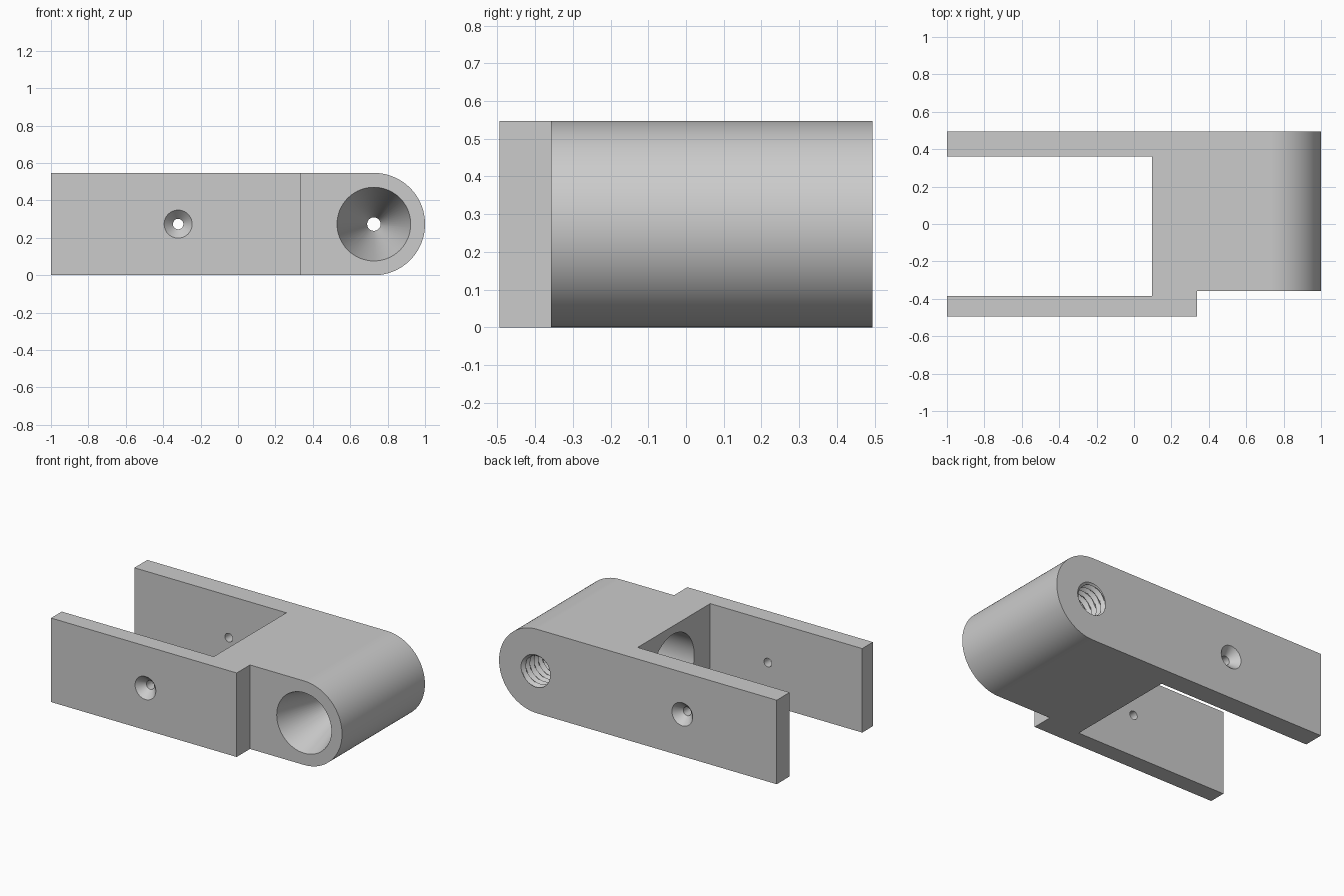
import bpy
import bmesh
from math import sin, cos, pi, radians
from mathutils import Matrix

if "Cube" in bpy.data.objects:
    bpy.data.objects.remove(bpy.data.objects["Cube"])

HEIGHT = 0.547
MID = HEIGHT / 2
HALF_DEPTH = 0.495
PIVOT_X = 1 - MID
SCREW_X = -0.32

grey = bpy.data.materials.new("plain grey")
grey.use_nodes = True
colour = (0.6, 0.6, 0.6, 1)
grey.diffuse_color = colour
grey.node_tree.nodes["Principled BSDF"].inputs["Base Color"].default_value = colour


def finish(name, bm):
    bmesh.ops.recalc_face_normals(bm, faces=bm.faces)
    mesh = bpy.data.meshes.new(name)
    bm.to_mesh(mesh)
    bm.free()
    mesh.materials.append(grey)
    obj = bpy.data.objects.new(name, mesh)
    bpy.context.collection.objects.link(obj)
    return obj


def box(name, x0, x1, y0, y1, z0, z1):
    bm = bmesh.new()
    bmesh.ops.create_cube(bm, size=1)
    bmesh.ops.scale(bm, vec=(x1 - x0, y1 - y0, z1 - z0), verts=bm.verts)
    bmesh.ops.translate(bm, vec=((x0 + x1) / 2, (y0 + y1) / 2, (z0 + z1) / 2), verts=bm.verts)
    return finish(name, bm)


def lathe(name, rings, place, sides=64):
    """Closed solid of rings (distance, radius) along local z; radius may depend on angle."""
    bm = bmesh.new()
    loops = []
    for dist, radius in rings:
        loop = []
        for i in range(sides):
            a = 2 * pi * i / sides
            r = radius(a) if callable(radius) else radius
            loop.append(bm.verts.new((r * cos(a), r * sin(a), dist)))
        loops.append(loop)
    for low, high in zip(loops, loops[1:]):
        for i in range(sides):
            j = (i + 1) % sides
            bm.faces.new((low[i], low[j], high[j], high[i]))
    bm.faces.new(loops[0])
    bm.faces.new(loops[-1])
    bmesh.ops.transform(bm, matrix=place, verts=bm.verts)
    return finish(name, bm)


def facing(x, y, turn, axis="X"):
    """Place a lathe at mid height with its local z turned inward."""
    return Matrix.Translation((x, y, MID)) @ Matrix.Rotation(radians(turn), 4, axis)


# Body: long bar with one rounded end, extruded front to back
bm = bmesh.new()
outline = [(-1, HEIGHT), (-1, 0)]
for i in range(49):
    a = -pi / 2 + pi * i / 48
    outline.append((PIVOT_X + MID * cos(a), MID + MID * sin(a)))
face = bm.faces.new([bm.verts.new((x, -HALF_DEPTH, z)) for x, z in outline])
extruded = bmesh.ops.extrude_face_region(bm, geom=[face])["geom"]
bmesh.ops.translate(bm, vec=(0, 2 * HALF_DEPTH, 0),
                    verts=[v for v in extruded if isinstance(v, bmesh.types.BMVert)])
body = finish("clevis_body", bm)

# Fork slot and the step beside the rounded end
cutters = [
    box("fork_slot", -1.2, 0.095, -0.385, 0.362, -0.1, 0.7),
    box("front_step", 0.337, 1.2, -0.7, -0.358, -0.1, 0.7),
]

# Countersunk screw holes, one in each fork arm
for name, y, turn in (("front", -HALF_DEPTH, -90), ("back", HALF_DEPTH, 90)):
    cutters.append(lathe(name + "_screw_hole",
                         [(-0.02, 0.075), (0, 0.075), (0.05, 0.028), (0.2, 0.028)],
                         facing(SCREW_X, y, turn), 40))

# Round pocket in the end wall of the slot
cutters.append(lathe("slot_pocket", [(-0.05, 0.22), (0.35, 0.22)],
                     facing(0.095, 0, 90, "Y")))

# Conical bore from the front, with a small through hole
cutters.append(lathe("conical_bore",
                     [(-0.02, 0.197), (0, 0.197), (0.5, 0.036), (0.62, 0.036)],
                     facing(PIVOT_X, -0.358, -90)))

# Threaded hole from the back
PITCH = 0.042


def thread_radius(dist):
    def radius(a):
        phase = (dist / PITCH + a / (2 * pi)) % 1
        return 0.093 + 0.046 * abs(phase - 0.5)
    return radius


thread = [(k * PITCH / 8, thread_radius(k * PITCH / 8)) for k in range(-4, 50)]
cutters.append(lathe("threaded_hole", thread, facing(PIVOT_X, HALF_DEPTH, 90), 48))

# Cut everything out of the body
bpy.context.view_layer.objects.active = body
body.select_set(True)
for cutter in cutters:
    cutter.hide_render = True
    mod = body.modifiers.new(cutter.name, "BOOLEAN")
    mod.operation = "DIFFERENCE"
    mod.solver = "EXACT"
    mod.object = cutter
    bpy.ops.object.modifier_apply(modifier=mod.name)
    bpy.data.objects.remove(cutter)

# Smooth curves, crisp edges, flat sides
bpy.ops.object.shade_smooth_by_angle(angle=radians(30))
weighted = body.modifiers.new("flat_sides", "WEIGHTED_NORMAL")
weighted.keep_sharp = True
